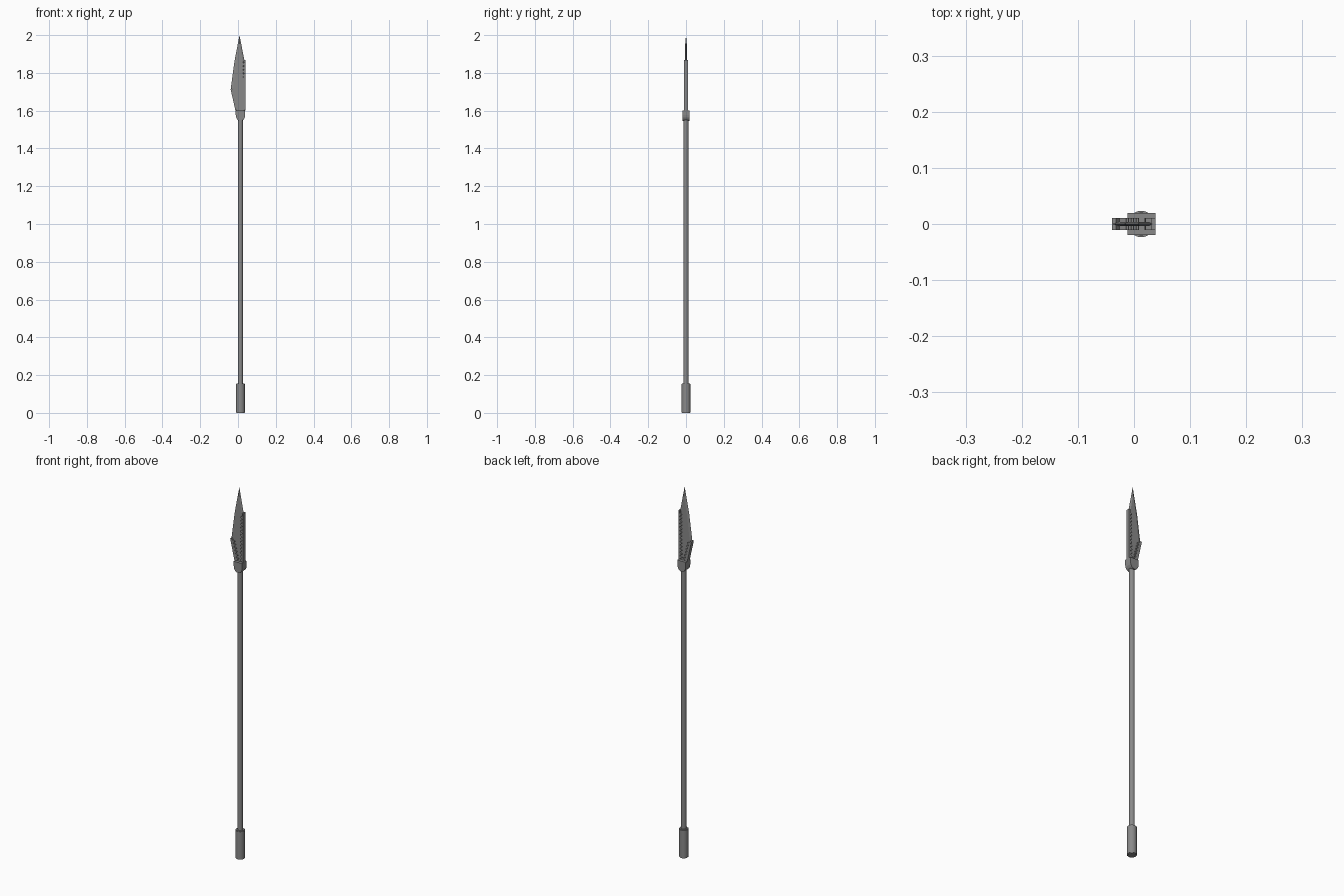
import bpy, bmesh, math

if "Cube" in bpy.data.objects:
    bpy.data.objects.remove(bpy.data.objects["Cube"])

CX = 0.013  # shaft axis

DARK = bpy.data.materials.new("dark_grey")
DARK.diffuse_color = (0.25, 0.25, 0.25, 1)
DARK.use_nodes = True
DARK.node_tree.nodes["Principled BSDF"].inputs["Base Color"].default_value = DARK.diffuse_color


def finish(name, bm, smooth=False):
    bmesh.ops.recalc_face_normals(bm, faces=bm.faces)
    me = bpy.data.meshes.new(name)
    bm.to_mesh(me)
    bm.free()
    me.materials.append(DARK)
    ob = bpy.data.objects.new(name, me)
    bpy.context.collection.objects.link(ob)
    if smooth:
        bpy.context.view_layer.objects.active = ob
        ob.select_set(True)
        bpy.ops.object.shade_smooth_by_angle(angle=math.radians(40))
        ob.select_set(False)
    return ob


def rod(name, radius, z0, z1, sides=24, bevel=0.0):
    bm = bmesh.new()
    bmesh.ops.create_cone(bm, cap_ends=True, segments=sides, radius1=radius,
                          radius2=radius, depth=z1 - z0)
    bmesh.ops.translate(bm, verts=bm.verts, vec=(CX, 0, (z0 + z1) / 2))
    if bevel:
        rims = [e for e in bm.edges if abs(e.verts[0].co.z - e.verts[1].co.z) < 1e-5]
        bmesh.ops.bevel(bm, geom=rims, offset=bevel, segments=2, affect='EDGES')
    return finish(name, bm, True)


def plate(name, outline, half):
    """Extrude an x-z outline symmetrically along y."""
    bm = bmesh.new()
    face = bm.faces.new([bm.verts.new((x, -half, z)) for x, z in outline])
    ext = bmesh.ops.extrude_face_region(bm, geom=[face])
    moved = [g for g in ext['geom'] if isinstance(g, bmesh.types.BMVert)]
    bmesh.ops.translate(bm, verts=moved, vec=(0, 2 * half, 0))
    return finish(name, bm)


def teeth(a, b, inward, count):
    """Square-ish zigzag points running from a to b, pushed inward."""
    pts = []
    for i in range(count):
        for f, d in ((0.1, 0), (0.4, 1), (0.6, 1), (0.9, 0)):
            t = (i + f) / count
            pts.append((a[0] + (b[0] - a[0]) * t + inward[0] * d,
                        a[1] + (b[1] - a[1]) * t + inward[1] * d))
    return pts


# Shaft and butt grip
rod("shaft", 0.0135, 0.13, 1.57)
rod("butt_grip", 0.0235, 0.0, 0.155, bevel=0.003)

# Socket: flat-topped collar with a rounded underside
arc = [(CX + 0.025 * math.cos(a), 1.577 + 0.032 * math.sin(a))
       for a in (math.pi + math.pi * i / 8 for i in range(9))]
plate("socket", arc + [(0.038, 1.602), (-0.012, 1.602)], 0.0195)

# Thin blade core, sharpened to its left and tip edges
outer = [(0.034, 1.60), (0.034, 1.865), (0.008, 2.0), (-0.019, 1.86),
         (-0.0385, 1.715), (-0.010, 1.60)]
inner = [(0.031, 1.60), (0.026, 1.86), (0.009, 1.955), (-0.009, 1.85),
         (-0.024, 1.72), (0.0, 1.60)]
bm = bmesh.new()
edge = [bm.verts.new((x, 0, z)) for x, z in outer]
for s in (-1, 1):
    ring = [bm.verts.new((x, s * 0.004, z)) for x, z in inner]
    bm.faces.new(ring)
    for i in range(6):
        j = (i + 1) % 6
        bm.faces.new((edge[i], edge[j], ring[j], ring[i]))
finish("blade", bm)

# Spine and heel guards with toothed inner borders
spine = [(0.0385, 1.60), (0.0385, 1.868), (0.030, 1.868)]
spine += teeth((0.031, 1.855), (0.029, 1.605), (-0.010, 0), 13)
plate("blade_spine", spine, 0.0105)

heel = [(-0.0135, 1.60), (-0.0395, 1.715), (-0.032, 1.718)]
heel += teeth((-0.026, 1.71), (0.001, 1.605), (0.010, 0.003), 6)
plate("blade_heel", heel, 0.0105)
